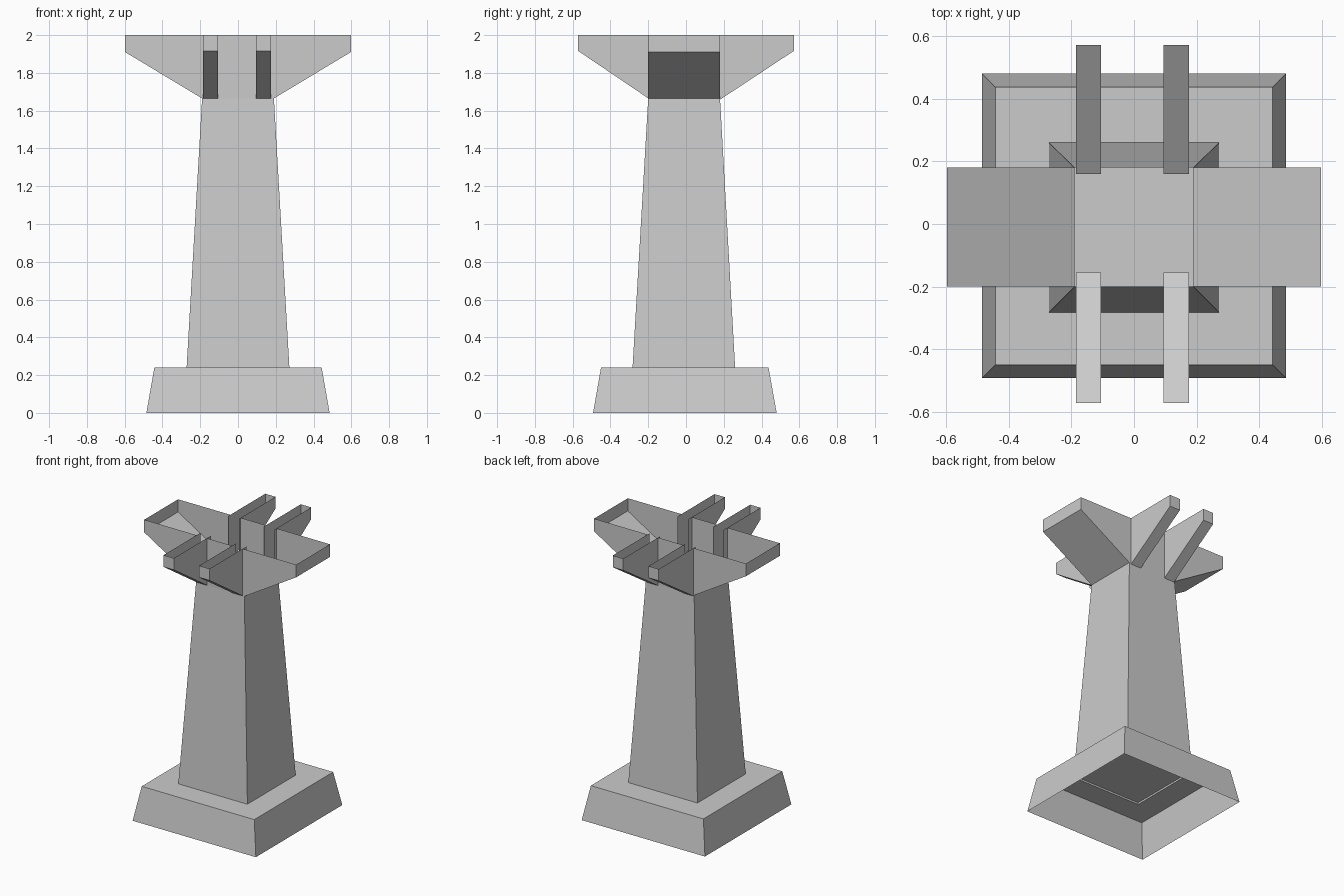
import bpy
import bmesh

cube = bpy.data.objects.get("Cube")
if cube:
    bpy.data.objects.remove(cube, do_unlink=True)

grey = bpy.data.materials.new("concrete grey")
grey.use_nodes = True
colour = (0.6, 0.6, 0.6, 1)
grey.diffuse_color = colour
grey.node_tree.nodes["Principled BSDF"].inputs["Base Color"].default_value = colour


def sheet(name, faces):
    """Thin open shell from a list of polygons, welded and made consistent."""
    bm = bmesh.new()
    for face in faces:
        bm.faces.new([bm.verts.new(p) for p in face])
    bmesh.ops.remove_doubles(bm, verts=bm.verts, dist=0.0005)
    bmesh.ops.recalc_face_normals(bm, faces=bm.faces)
    mesh = bpy.data.meshes.new(name)
    bm.to_mesh(mesh)
    bm.free()
    mesh.materials.append(grey)
    obj = bpy.data.objects.new(name, mesh)
    bpy.context.collection.objects.link(obj)
    return obj


def ring(half_x, y_front, y_back, z):
    return [(-half_x, y_front, z), (half_x, y_front, z),
            (half_x, y_back, z), (-half_x, y_back, z)]


def band(lower, upper):
    """Four quads joining two rectangular rings."""
    n = len(lower)
    return [[lower[i], lower[(i + 1) % n], upper[(i + 1) % n], upper[i]]
            for i in range(n)]


TOP, NECK, LIP = 2.0, 1.665, 1.91
FRONT, BACK, HALF, REACH = -0.2, 0.18, 0.19, 0.598

# Hollow plinth, open underneath, with a hole for the shaft
base_low = ring(0.485, -0.492, 0.48, 0)
base_high = ring(0.443, -0.45, 0.437, 0.24)
shaft_low = ring(0.272, -0.283, 0.26, 0.24)
shaft_high = ring(HALF, FRONT, BACK, NECK)
sheet("plinth", band(base_low, base_high) + band(base_high, shaft_low))

# Tapered hollow shaft, open on top, with a floor just above the plinth
sheet("shaft", band(shaft_low, shaft_high))
sheet("shaft_floor", [ring(0.271, -0.282, 0.259, 0.252)])

# Wide side arms: sloping floor and end plate
for side, name in ((1, "left"), (-1, "right")):
    inner, outer = side * HALF, side * REACH
    sheet(name + "_arm", [
        [(inner, FRONT, NECK), (outer, FRONT, LIP),
         (outer, BACK, LIP), (inner, BACK, NECK)],
        [(outer, FRONT, LIP), (outer, BACK, LIP),
         (outer, BACK, TOP), (outer, FRONT, TOP)]])

# Front and back walls of the head, with openings for the narrow channels
channels = {"right": (-0.186, -0.105), "left": (0.094, 0.176)}
(a, b), (c, d) = channels["right"], channels["left"]
profiles = [
    [(-REACH, TOP), (-REACH, LIP), (-HALF, NECK), (a, NECK), (a, TOP)],
    [(b, TOP), (b, NECK), (c, NECK), (c, TOP)],
    [(d, TOP), (d, NECK), (HALF, NECK), (REACH, LIP), (REACH, TOP)]]
for name, y in (("front", FRONT), ("back", BACK)):
    sheet(name + "_head_wall",
          [[(x, y, z) for x, z in profile] for profile in profiles])

# Narrow open channels through the front and back walls
for end, y_in, y_out, z_in in (("front", -0.155, -0.572, 1.635),
                               ("back", 0.16, 0.572, 1.645)):
    for side, (x0, x1) in channels.items():
        outline = [(y_in, TOP), (y_in, z_in), (y_out, 1.917), (y_out, TOP)]
        near = [(x0, y, z) for y, z in outline]
        far = [(x1, y, z) for y, z in outline]
        sheet(end + "_" + side + "_channel", [
            near, far,
            [near[1], near[2], far[2], far[1]],
            [near[2], near[3], far[3], far[2]]])
